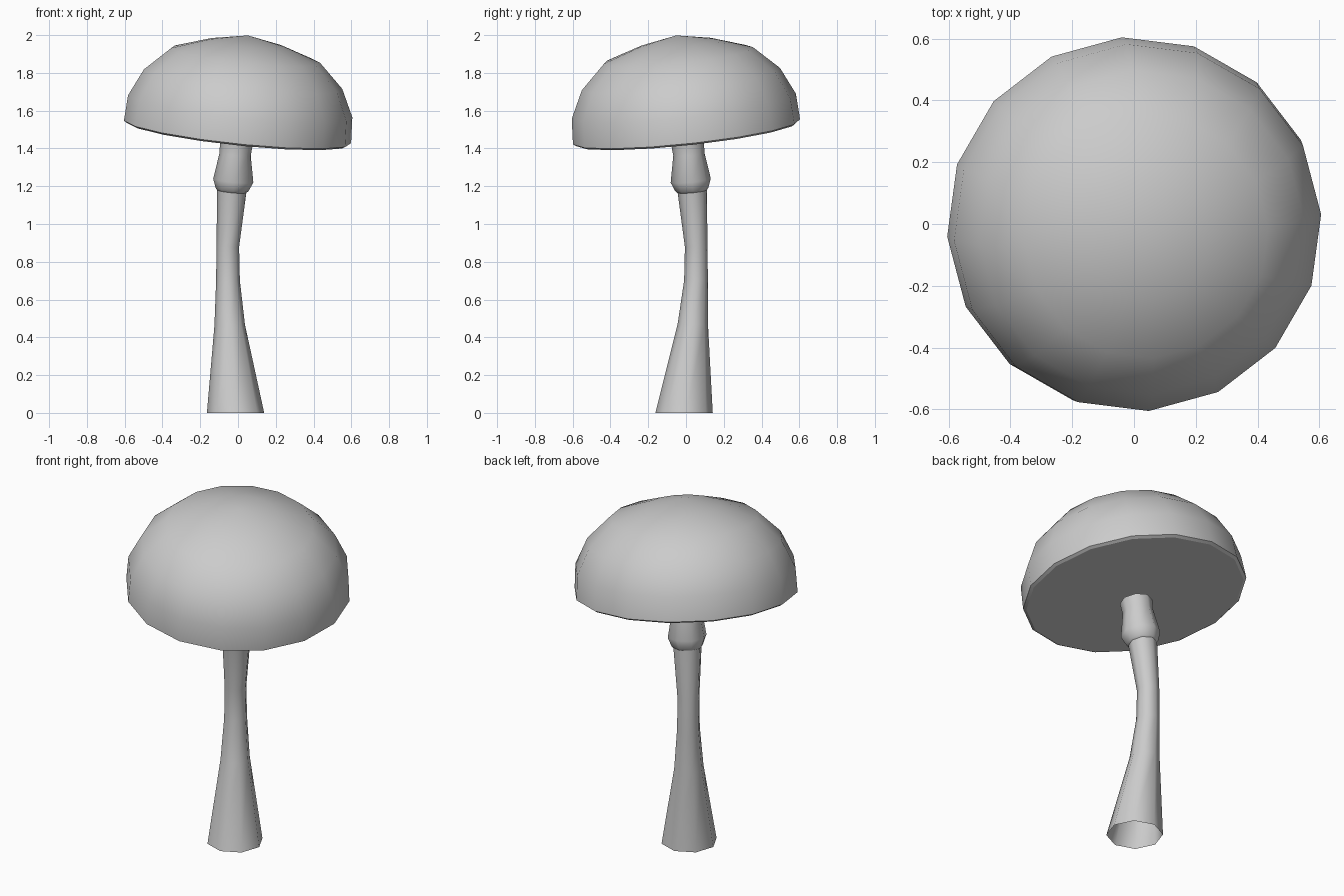
import bpy, bmesh
from math import sin, cos, tau, radians
from mathutils import Vector

if "Cube" in bpy.data.objects:
    bpy.data.objects.remove(bpy.data.objects["Cube"])

PHASE = radians(3.8)


def loft(name, sides, rings, close_start=False, smooth=52):
    """Skin rings given as (centre, radius, axis); radius 0 makes a pole."""
    bm = bmesh.new()
    loops = []
    for centre, radius, axis in rings:
        c = Vector(centre)
        if radius == 0:
            loops.append([bm.verts.new(c)])
            continue
        rot = Vector((0, 0, 1)).rotation_difference(Vector(axis)).to_matrix()
        loops.append([bm.verts.new(c + rot @ Vector((
            radius * cos(PHASE + tau * i / sides),
            radius * sin(PHASE + tau * i / sides), 0))) for i in range(sides)])
    for a, b in zip(loops, loops[1:]):
        for i in range(sides):
            j = (i + 1) % sides
            if len(b) == 1:
                bm.faces.new((a[i], a[j], b[0]))
            else:
                bm.faces.new((a[i], a[j], b[j], b[i]))
    if close_start:
        bm.faces.new(loops[0][::-1])
    bm.normal_update()
    mesh = bpy.data.meshes.new(name)
    bm.to_mesh(mesh)
    bm.free()
    ob = bpy.data.objects.new(name, mesh)
    bpy.context.collection.objects.link(ob)
    bpy.ops.object.select_all(action='DESELECT')
    ob.select_set(True)
    bpy.context.view_layer.objects.active = ob
    bpy.ops.object.shade_smooth_by_angle(angle=radians(smooth))
    return ob


# Tilted domed cap with a flat underside: (radius, height along its axis)
axis = Vector((0.106, -0.106, 1)).normalized()
base = Vector((-0.003, 0.003, 1.485))
cap_profile = [(0.59, -0.007), (0.606, 0.003), (0.598, 0.14), (0.529, 0.285),
               (0.397, 0.412), (0.2, 0.478), (0, 0.519)]
loft("cap", 16, [(base + axis * h, r, axis) for r, h in cap_profile],
     close_start=True, smooth=32)

# Curved stem, open at the foot: (x, y, height, radius, lean)
stem = [(-0.013, -0.01, 0.0, 0.152, 0), (-0.044, 0.036, 0.465, 0.081, -0.03),
        (-0.053, 0.053, 0.70, 0.063, -0.02), (-0.054, 0.054, 0.88, 0.06, 0.03),
        (-0.033, 0.033, 1.175, 0.078, 0.09)]
loft("stem", 8, [((x, y, z), r, (k, -k, 1)) for x, y, z, r, k in stem])

# Flared collar just below the cap: (shift along the lean, height, radius)
collar = [(-0.033, 1.172, 0.078), (-0.031, 1.182, 0.088), (-0.025, 1.23, 0.107),
          (-0.015, 1.37, 0.083), (-0.008, 1.435, 0.088)]
loft("collar", 8, [((s, -s, z), r, (0.1, -0.1, 1)) for s, z, r in collar])
